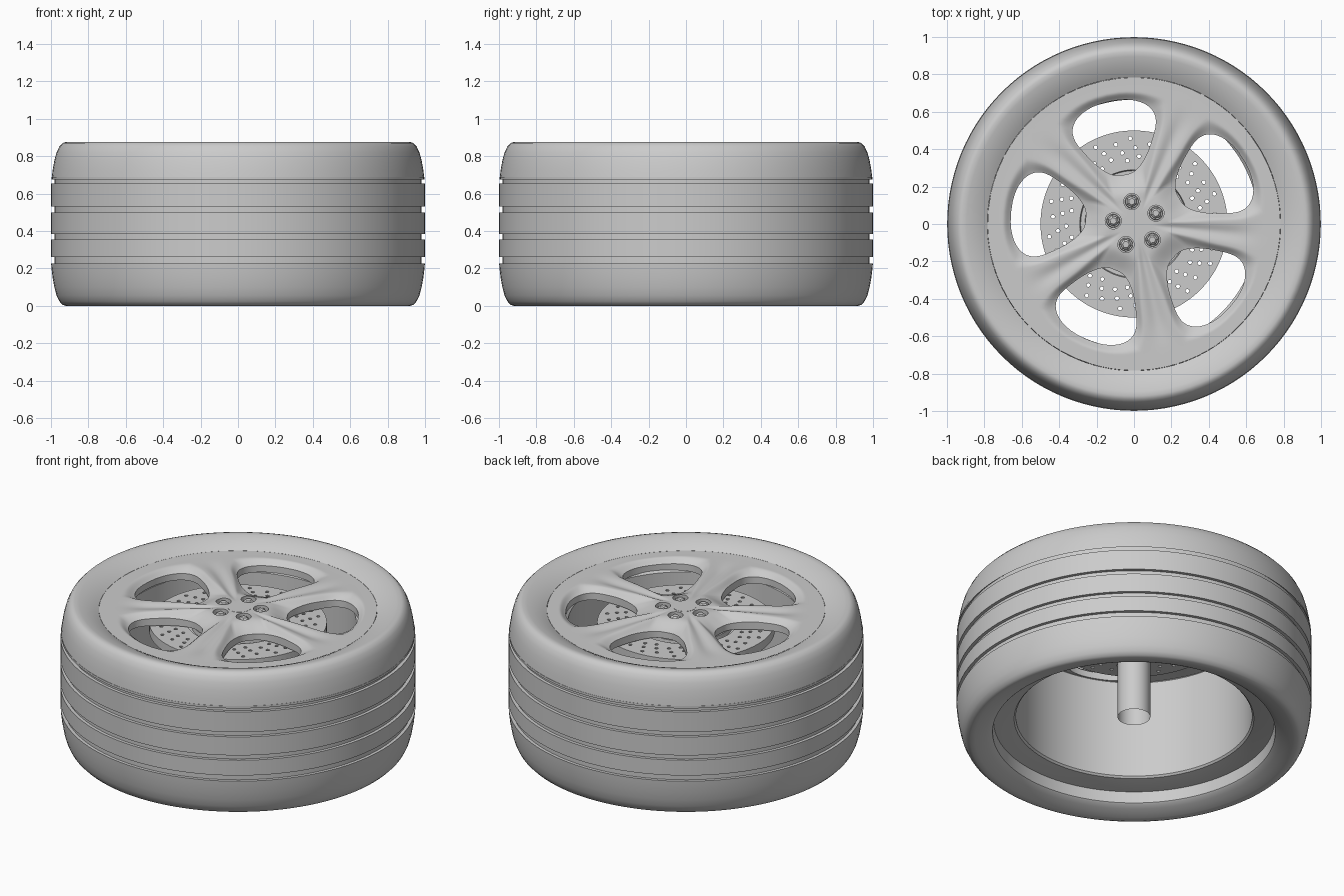
import bpy, bmesh, math
from mathutils import Matrix

if "Cube" in bpy.data.objects:
    bpy.data.objects.remove(bpy.data.objects["Cube"])

SEG = 112
FIRST = math.radians(102.5)    # direction of the first window
STEP = math.tau / 5
HUB_X = 0.01                   # the hub sits slightly off the axis


def shade(ob, angle):
    bpy.ops.object.select_all(action='DESELECT')
    ob.select_set(True)
    bpy.context.view_layer.objects.active = ob
    bpy.ops.object.shade_smooth_by_angle(angle=math.radians(angle))


def finish(bm, name, angle=35):
    bmesh.ops.recalc_face_normals(bm, faces=bm.faces)
    me = bpy.data.meshes.new(name)
    bm.to_mesh(me)
    bm.free()
    ob = bpy.data.objects.new(name, me)
    bpy.context.collection.objects.link(ob)
    shade(ob, angle)
    return ob


def lathe(name, profile, angle=35):
    """Revolve a closed (radius, z) outline around z."""
    bm = bmesh.new()
    rings = [[bm.verts.new((r * math.cos(a), r * math.sin(a), z)) for r, z in profile]
             for a in (math.tau * i / SEG for i in range(SEG))]
    n = len(profile)
    for i in range(SEG):
        a, b = rings[i], rings[(i + 1) % SEG]
        for j in range(n):
            k = (j + 1) % n
            bm.faces.new((a[j], b[j], b[k], a[k]))
    return finish(bm, name, angle)


def add_cyl(bm, x, y, z0, z1, r0, r1=None, sides=16, turn=0.0, caps=True):
    m = Matrix.Translation((x, y, (z0 + z1) / 2)) @ Matrix.Rotation(turn, 4, 'Z')
    bmesh.ops.create_cone(bm, cap_ends=caps, segments=sides, radius1=r0,
                          radius2=r0 if r1 is None else r1, depth=z1 - z0, matrix=m)


def cut(target, cutter):
    mod = target.modifiers.new("cut", 'BOOLEAN')
    mod.operation = 'DIFFERENCE'
    mod.solver = 'EXACT'
    mod.object = cutter
    cutter.hide_render = True
    bpy.context.view_layer.objects.active = target
    bpy.ops.object.modifier_apply(modifier=mod.name)
    bpy.data.objects.remove(cutter)


# Tyre: rounded shoulders, four tread grooves, sidewalls sloping down to the rim
H = 0.876
shoulder = [(0.805, 0.038), (0.83, 0.026), (0.86, 0.014), (0.895, 0.004), (0.92, 0.0),
            (0.938, 0.006), (0.955, 0.024), (0.970, 0.055), (0.982, 0.10), (0.991, 0.15), (0.997, 0.20)]
outline = [(0.784, 0.12), (0.790, 0.115), (0.796, 0.046)] + shoulder
for z0, z1 in [(0.225, 0.26), (0.355, 0.385), (0.50, 0.53), (0.655, 0.69)]:
    outline += [(0.999, z0), (0.98, z0), (0.98, z1), (0.999, z1)]
outline[-1] = (0.997, 0.69)
outline += [(r, H - z) for r, z in reversed(shoulder)] + [(0.784, H - 0.05)]
lathe("tyre", outline)

# Rim barrel, open at the back with a recessed flange
lathe("rim_barrel", [(0.781, 0.80), (0.788, 0.113), (0.73, 0.122), (0.675, 0.134), (0.665, 0.145),
                     (0.665, 0.75), (0.70, 0.785), (0.76, 0.79)])


# Wheel face: one window sector morphed from window outline to wedge, repeated five times
def smooth(t):
    t = max(0.0, min(1.0, t))
    return t * t * (3 - 2 * t)


N, R0, R1 = 64, 0.065, 0.783
tops = [0, 0.04, 0.09, 0.14, 0.2, 0.26, 0.32, 0.38, 0.44, 0.5, 0.58, 0.66, 0.74, 0.82, 0.9, 1.0]
levels = [(t, False) for t in (1.0, 0.5, 0.0)] + [(t, True) for t in tops]


def sector_point(i, t, top):
    p = math.tau * i / N
    c, s = math.cos(p), math.sin(p)
    u = math.copysign(abs(c) ** (2 / 2.7), c)
    v = math.copysign(abs(s) ** (2 / 2.7), s)
    m = max(abs(u), abs(v))
    th = (1 - t) * math.radians(24.5) * u * (1 + 0.10 * v - 0.04) + t * STEP / 2 * u / m
    r = (1 - t) * (0.470 + 0.200 * v) + t * ((R0 + R1) / 2 + (R1 - R0) / 2 * v / m)
    if top:
        near = smooth((0.45 - r) / 0.25)           # the bowl is deeper towards the hub
        z = 0.841 - 0.015 * smooth((r - 0.15) / 0.6)
        z -= (0.032 + 0.02 * near) * (1 - smooth(t / (0.36 + 0.24 * near) * 0.8 + 0.2))
        side = smooth((abs(u / m) - 0.5) / 0.5) * smooth((0.70 - r) / 0.2) * smooth((r - 0.09) / 0.12)
        z -= 0.012 * smooth((t - 0.45) / 0.55) * side
    else:
        z = 0.758 + 0.008 * t
    return th, r, z, abs(v / m) > 0.9999


bm = bmesh.new()
for k in range(5):
    base = FIRST + k * STEP
    rings = []
    for t, top in levels:
        ring = []
        for i in range(N):
            th, r, z, _ = sector_point(i, t, top)
            dx = HUB_X * smooth((R1 - r) / 0.12)
            ring.append(bm.verts.new((r * math.cos(base + th) + dx, r * math.sin(base + th), z)))
        rings.append(ring)
    for a, b in zip(rings, rings[1:]):
        for i in range(N):
            j = (i + 1) % N
            bm.faces.new((a[i], a[j], b[j], b[i]))
    on_edge = [sector_point(i, 1.0, True)[3] for i in range(N)]
    a, b = rings[-1], rings[0]
    for i in range(N):
        j = (i + 1) % N
        if on_edge[i] and on_edge[j]:
            bm.faces.new((a[i], a[j], b[j], b[i]))
bmesh.ops.remove_doubles(bm, verts=bm.verts, dist=0.0002)
face = finish(bm, "wheel_face", 40)

# Bolt sockets sunk into the hub
bolts = [(HUB_X + 0.122 * math.cos(FIRST - 0.04 + k * STEP), 0.122 * math.sin(FIRST - 0.04 + k * STEP))
         for k in range(5)]
bm = bmesh.new()
for x, y in bolts:
    add_cyl(bm, x, y, 0.79, 0.90, 0.043, sides=28)
cut(face, finish(bm, "socket_cutter"))
shade(face, 40)

# Wheel bolts with hexagonal heads
bm = bmesh.new()
for k, (x, y) in enumerate(bolts):
    add_cyl(bm, x, y, 0.78, 0.805, 0.038, 0.034, sides=24)
    add_cyl(bm, x, y, 0.80, 0.828, 0.030, sides=6, turn=k * STEP)
    add_cyl(bm, x, y, 0.828, 0.838, 0.030, 0.018, sides=6, turn=k * STEP)
finish(bm, "wheel_bolts", 25)

# Hub cap
bm = bmesh.new()
add_cyl(bm, HUB_X, 0, 0.74, 0.842, 0.0655, sides=48)
finish(bm, "hub_cap")

# Brake disc with spiral rows of drilled holes
disc = lathe("brake_disc", [(0.24, 0.695), (0.5, 0.695), (0.5, 0.748), (0.29, 0.748),
                            (0.285, 0.725), (0.24, 0.725)])
bm = bmesh.new()
for k in range(30):
    for j, r in enumerate((0.345, 0.39, 0.44)):
        a = math.tau * k / 30 + 0.06 * j + (0.03 if k % 2 else 0)
        rr = r + (0.018 if k % 2 else -0.005)
        add_cyl(bm, rr * math.cos(a), rr * math.sin(a), 0.6, 0.8, 0.0105, sides=10)
cut(disc, finish(bm, "drill_cutter"))
disc.data.shade_flat()

# Disc hat and hollow axle stub
bm = bmesh.new()
add_cyl(bm, 0, 0, 0.70, 0.75, 0.265, 0.26, sides=64)
finish(bm, "disc_hat")
bm = bmesh.new()
add_cyl(bm, 0, 0, 0.145, 0.72, 0.092, sides=48, caps=False)
finish(bm, "axle")
